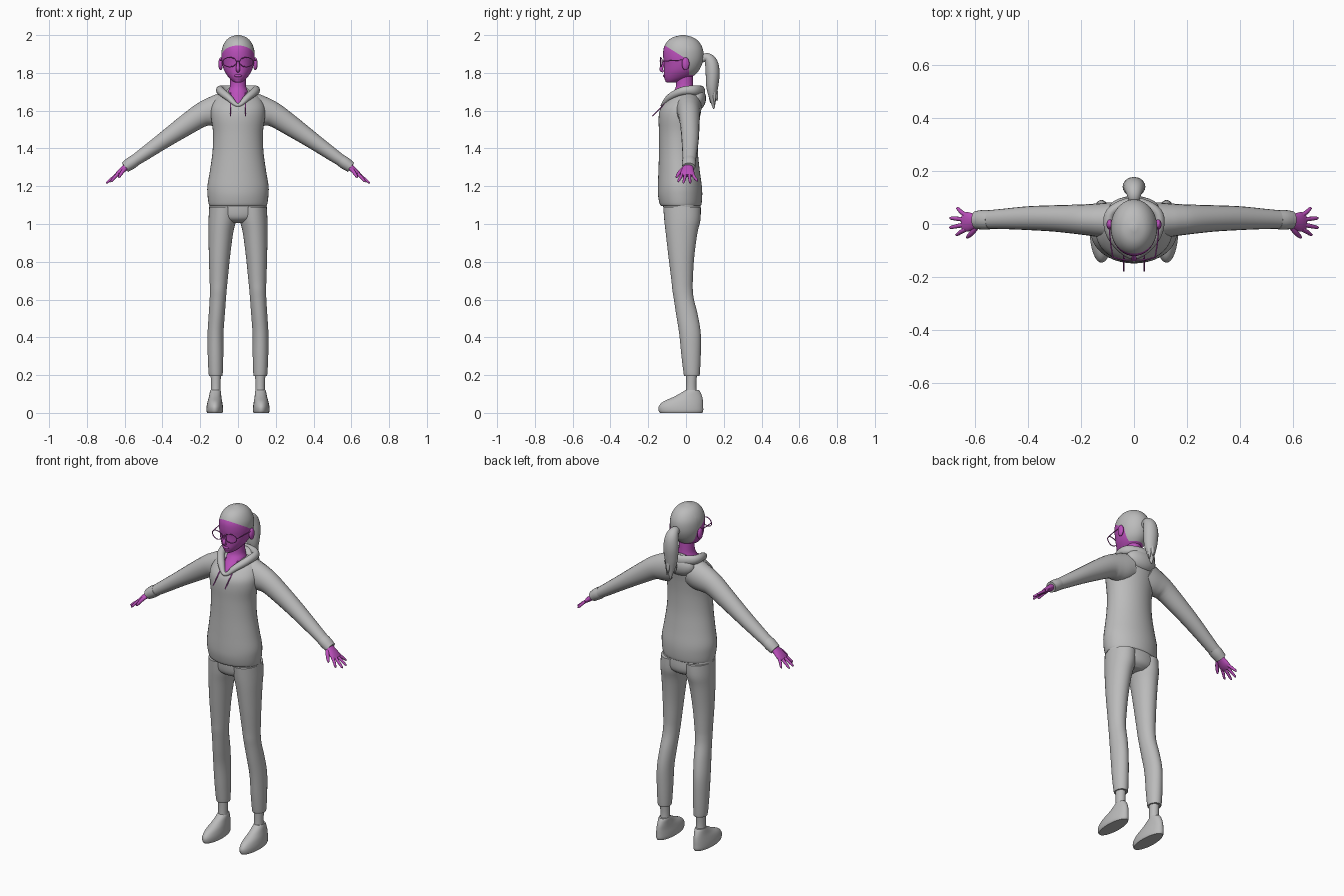
import bpy, bmesh, math
from mathutils import Vector


def material(name, rgb):
    m = bpy.data.materials.new(name)
    m.diffuse_color = (*rgb, 1)
    return m


GREY = material("cloth_grey", (0.5, 0.5, 0.5))
MAGENTA = material("skin_magenta", (0.5, 0.08, 0.5))


def smooth_rows(rows, steps, closed=False):
    """Catmull-Rom interpolation of rows of numbers."""
    n, out = len(rows), []
    for i in range(n if closed else n - 1):
        pick = (lambda k: rows[k % n]) if closed else (lambda k: rows[max(0, min(n - 1, k))])
        p = [pick(i + k) for k in (-1, 0, 1, 2)]
        for s in range(steps):
            t = s / steps
            out.append([0.5 * (2 * b + (c - a) * t + (2 * a - 5 * b + 4 * c - d) * t * t
                               + (3 * b - a - 3 * c + d) * t ** 3) for a, b, c, d in zip(*p)])
    if not closed:
        out.append(list(rows[-1]))
    return out


def add_object(name, bm, mat):
    bmesh.ops.recalc_face_normals(bm, faces=bm.faces)
    me = bpy.data.meshes.new(name)
    bm.to_mesh(me)
    bm.free()
    ob = bpy.data.objects.new(name, me)
    bpy.context.collection.objects.link(ob)
    me.materials.append(mat)
    return ob


def skin(name, rings, mat, side=1, closed=False):
    """Bridge rings of points into a surface; side=-1 mirrors it."""
    bm = bmesh.new()
    vs = [[bm.verts.new((p[0] * side, p[1], p[2])) for p in r] for r in rings]
    n = len(vs[0])
    for i in range(len(vs) if closed else len(vs) - 1):
        a, b = vs[i], vs[(i + 1) % len(vs)]
        for k in range(n):
            bm.faces.new((a[k], a[(k + 1) % n], b[(k + 1) % n], b[k]))
    if not closed:
        bm.faces.new(vs[0])
        bm.faces.new(vs[-1])
    return add_object(name, bm, mat)


def stack(name, rows, mat, side=1, sides=32, steps=4):
    """Horizontal oval sections: z, x min, x max, y min, y max."""
    rings = []
    for z, x0, x1, y0, y1 in smooth_rows(rows, steps):
        rings.append([((x0 + x1) / 2 + (x1 - x0) / 2 * math.cos(a),
                       (y0 + y1) / 2 + (y1 - y0) / 2 * math.sin(a), z)
                      for a in (math.tau * k / sides for k in range(sides))])
    return skin(name, rings, mat, side)


def tube(name, rows, mat, side=1, ref=(0, 1, 0), sides=20, steps=4, closed=False):
    """Oval sections across a path: x, y, z, radius along ref, other radius."""
    pts = smooth_rows(rows, steps, closed)
    n, rings = len(pts), []
    for i, (x, y, z, ra, rb) in enumerate(pts):
        j, k = ((i + 1) % n, i - 1) if closed else (min(i + 1, n - 1), max(i - 1, 0))
        t = (Vector(pts[j][:3]) - Vector(pts[k][:3])).normalized()
        u = Vector(ref)
        u = (u - t * u.dot(t)).normalized()
        v = t.cross(u)
        rings.append([Vector((x, y, z)) + u * ra * math.cos(a) + v * rb * math.sin(a)
                      for a in (math.tau * s / sides for s in range(sides))])
    return skin(name, rings, mat, side, closed)


def blob(name, centre, radii, mat):
    bm = bmesh.new()
    bmesh.ops.create_uvsphere(bm, u_segments=20, v_segments=12, radius=1)
    for v in bm.verts:
        v.co = Vector(centre) + Vector(a * b for a, b in zip(v.co, radii))
    return add_object(name, bm, mat)


def centred(rows):
    return [(z, -w, w, y0, y1) for z, w, y0, y1 in rows]


# Head, with the hairline cut in and hair faces coloured
head = stack("head", centred([
    (1.748, .014, -.100, -.060), (1.757, .030, -.108, -.025), (1.778, .051, -.116, .030),
    (1.81, .072, -.117, .066), (1.85, .084, -.117, .086), (1.89, .088, -.121, .093),
    (1.93, .084, -.118, .088), (1.965, .068, -.100, .068), (1.988, .044, -.070, .037),
    (2.0, .010, -.025, -.005)]), MAGENTA, sides=40, steps=5)
head.data.materials.append(GREY)
bm = bmesh.new()
bm.from_mesh(head.data)
slope = Vector((0, .625, 1))
hairline = Vector((0, -.12, 1.95))
for co, no in ((hairline, slope), ((0, .015, 0), (0, 1, 0)), ((0, 0, 1.79), (0, 0, 1))):
    bmesh.ops.bisect_plane(bm, geom=bm.verts[:] + bm.edges[:] + bm.faces[:],
                           plane_co=co, plane_no=no)
for f in bm.faces:
    c = f.calc_center_median()
    f.material_index = int((c - hairline).dot(slope) > 0 or (c.y > .015 and c.z > 1.79))
bm.to_mesh(head.data)
bm.free()

# Ponytail with loose tips
tail = [(0, .075, 1.868, .018, .018), (0, .108, 1.882, .026, .024), (0, .133, 1.855, .037, .034),
        (0, .141, 1.80, .043, .037), (0, .139, 1.73, .038, .032), (0, .141, 1.68, .026, .022),
        (0, .147, 1.61, .004, .004)]
tube("ponytail", tail, GREY, ref=(1, 0, 0))
for dx, dy, z in ((.018, .01, 1.63), (-.018, -.012, 1.64), (.004, .022, 1.65)):
    tube("ponytail_tip", [(dx * .7, .139 + dy * .5, 1.74, .016, .014),
                          (dx, .14 + dy, 1.68, .010, .009),
                          (dx, .142 + dy, z, .002, .002)], GREY, ref=(1, 0, 0), sides=10)

# Face details
tube("nose", [(0, -.112, 1.865, .006, .006), (0, -.124, 1.84, .009, .008),
              (0, -.131, 1.818, .011, .010), (0, -.119, 1.806, .007, .006)],
     MAGENTA, ref=(1, 0, 0), sides=12)
blob("lips", (0, -.115, 1.785), (.020, .007, .007), MAGENTA)
blob("chin", (0, -.098, 1.76), (.018, .012, .011), MAGENTA)

# Neck and bare upper chest
stack("neck", centred([
    (1.625, .015, -.118, -.02), (1.645, .032, -.113, .02), (1.67, .052, -.094, .04),
    (1.70, .052, -.068, .042), (1.73, .043, -.053, .038), (1.79, .042, -.052, .036)]), MAGENTA)

# Hoodie body
stack("hoodie_body", centred([
    (1.095, .148, -.130, .075), (1.105, .155, -.139, .082), (1.15, .161, -.148, .086),
    (1.20, .162, -.149, .084), (1.28, .149, -.146, .073), (1.38, .135, -.143, .063),
    (1.48, .132, -.143, .063), (1.56, .142, -.145, .070), (1.61, .143, -.136, .078),
    (1.65, .130, -.106, .084), (1.68, .108, -.072, .083), (1.70, .075, -.045, .07)]),
    GREY, sides=40)

# Hood: collar around the neck and the folded sack behind
half = [(.048, -.088, 1.668, .018, .020), (.090, -.025, 1.702, .022, .021),
        (.086, .045, 1.708, .026, .020)]
collar = [(0, -.122, 1.628, .010, .012)] + half + [(0, .082, 1.70, .032, .020)]
collar += [(-x, y, z, a, b) for x, y, z, a, b in reversed(half)]
tube("hood_collar", collar, GREY, ref=(0, 0, 1), sides=14, steps=6, closed=True)
blob("hood_sack", (0, .058, 1.665), (.095, .048, .062), GREY)

# Pelvis of the trousers
stack("trouser_hips", centred([
    (1.005, .06, -.07, .045), (1.025, .125, -.105, .070), (1.06, .151, -.118, .079),
    (1.13, .150, -.122, .075)]), GREY)

for side, tag in ((1, "left"), (-1, "right")):
    # Ear
    blob(tag + "_ear", (side * .092, -.002, 1.848), (.012, .020, .034), MAGENTA)

    # Sleeve and cuff
    tube(tag + "_sleeve", [
        (.06, .012, 1.620, .070, .080), (.10, .013, 1.605, .068, .082),
        (.15, .015, 1.592, .062, .074), (.20, .017, 1.573, .057, .063),
        (.30, .021, 1.507, .050, .053), (.40, .022, 1.438, .045, .043),
        (.50, .019, 1.368, .038, .035), (.57, .016, 1.320, .034, .029)], GREY, side)
    tube(tag + "_cuff", [(.545, .016, 1.337, .036, .032), (.57, .016, 1.320, .037, .033),
                         (.598, .015, 1.300, .034, .029)], GREY, side)

    # Hand: palm, four fingers and thumb
    tube(tag + "_palm", [(.58, .014, 1.312, .024, .020), (.605, .010, 1.292, .030, .017),
                         (.63, .008, 1.270, .037, .014), (.648, .008, 1.255, .033, .009)],
         MAGENTA, side)
    for name, y0, y1, x1, z1 in (("index", -.020, -.040, .675, 1.222),
                                 ("middle", -.002, -.013, .698, 1.215),
                                 ("ring", .017, .022, .697, 1.215),
                                 ("little", .033, .058, .672, 1.225)):
        tube(f"{tag}_{name}_finger", [
            (.635, y0, 1.266, .009, .009), ((.635 + x1) / 2, (y0 + y1) / 2, (1.268 + z1) / 2, .008, .008),
            (x1 - .006, y1, z1 + .006, .006, .006), (x1, y1, z1, .002, .002)],
            MAGENTA, side, sides=10)
    tube(tag + "_thumb", [(.595, -.008, 1.296, .011, .011), (.612, -.032, 1.276, .010, .010),
                          (.628, -.048, 1.252, .007, .007), (.632, -.052, 1.244, .002, .002)],
         MAGENTA, side, sides=10)

    # Trouser leg
    stack(tag + "_trouser_leg", [
        (.195, .084, .150, -.008, .070), (.205, .081, .155, -.012, .073),
        (.30, .078, .160, -.024, .078), (.42, .077, .161, -.036, .078),
        (.52, .070, .155, -.052, .062), (.60, .064, .150, -.064, .042),
        (.65, .060, .149, -.072, .036), (.70, .055, .150, -.077, .036),
        (.82, .043, .154, -.092, .043), (.95, .026, .156, -.107, .060),
        (1.02, .010, .156, -.115, .076), (1.09, .004, .152, -.120, .078)], GREY, side)

    # Ankle and shoe
    stack(tag + "_ankle", [(.08, .090, .146, -.005, .062), (.14, .092, .143, .000, .055),
                           (.23, .090, .146, .000, .060)], GREY, side, sides=20)
    stack(tag + "_shoe", [
        (0, .082, .163, -.138, .086), (.012, .079, .167, -.145, .091),
        (.035, .080, .166, -.144, .091), (.06, .084, .161, -.120, .090),
        (.085, .088, .154, -.065, .086), (.11, .090, .149, -.020, .076),
        (.122, .093, .146, -.003, .068)], GREY, side)

    # Glasses rim and temple arm
    rim = []
    for k in range(12):
        a = math.tau * k / 12
        x = .044 + .036 * math.cos(a)
        rim.append((x, -.136 + .25 * max(0, x - .04), 1.857 + .025 * math.sin(a), .0025, .0025))
    tube(tag + "_glasses_rim", rim, MAGENTA, side, sides=8, steps=3, closed=True)
    tube(tag + "_glasses_arm", [(.080, -.126, 1.862, .0025, .0025), (.090, -.06, 1.866, .0025, .0025),
                                (.092, .0, 1.868, .0025, .0025)], MAGENTA, side,
         ref=(0, 0, 1), sides=8)

    # Drawstring
    tube(tag + "_drawstring", [(.039, -.055, 1.695, .003, .003), (.039, -.115, 1.635, .003, .003),
                               (.039, -.178, 1.572, .003, .003)], MAGENTA, side,
         ref=(1, 0, 0), sides=8)

# Glasses bridge
tube("glasses_bridge", [(-.009, -.136, 1.860, .0025, .0025), (0, -.138, 1.864, .0025, .0025),
                        (.009, -.136, 1.860, .0025, .0025)], MAGENTA, sides=8)

# Smooth shading with sharp rims kept
for ob in bpy.context.collection.objects:
    ob.select_set(True)
    bpy.context.view_layer.objects.active = ob
bpy.ops.object.shade_smooth_by_angle(angle=math.radians(40))
